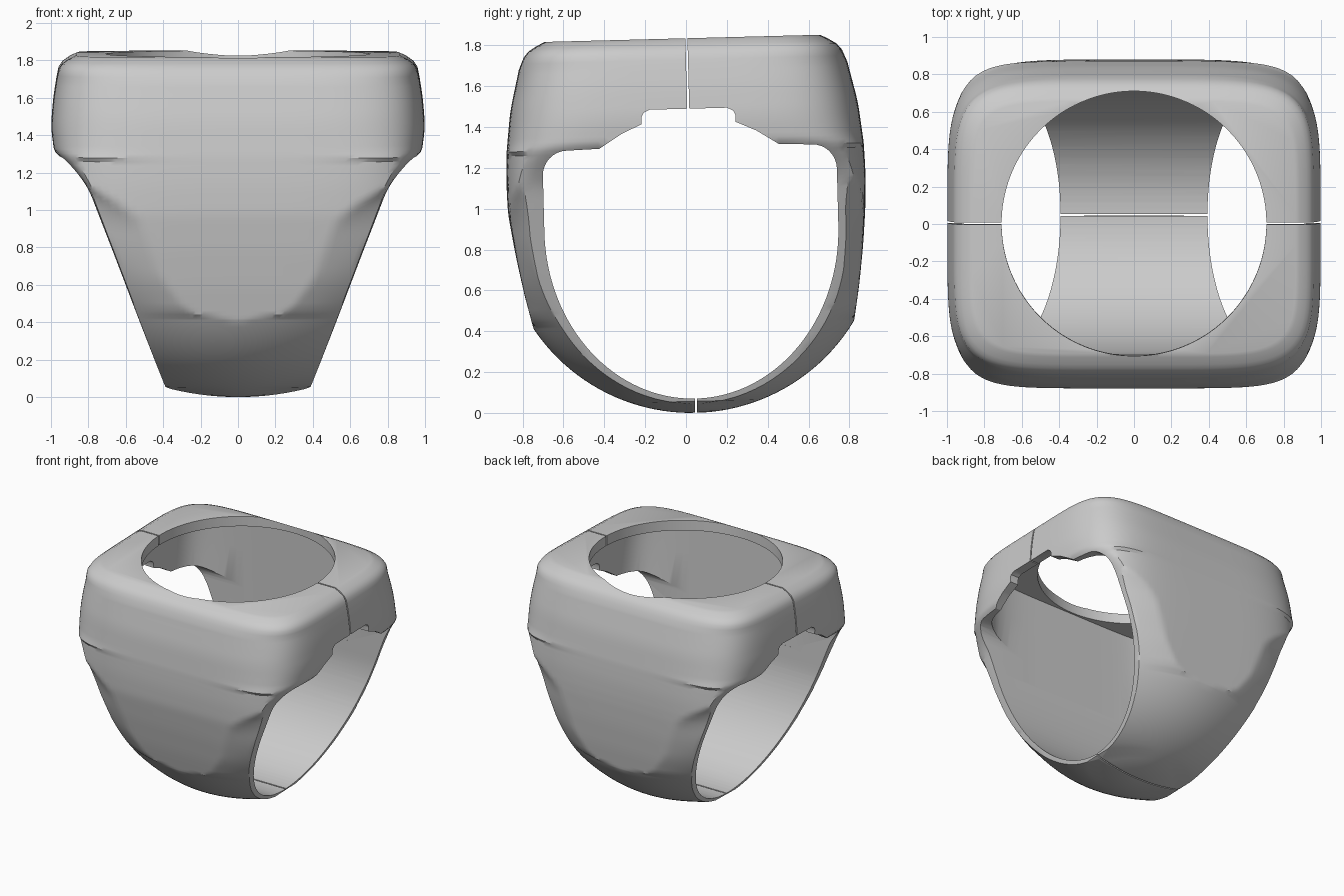
import bpy, bmesh, math
from mathutils import Matrix

if "Cube" in bpy.data.objects:
    bpy.data.objects.remove(bpy.data.objects["Cube"])


def lerp(keys, z):
    if z <= keys[0][0]:
        return keys[0][1]
    for (a, va), (b, vb) in zip(keys, keys[1:]):
        if z <= b:
            return va + (vb - va) * (z - a) / (b - a)
    return keys[-1][1]


def soft(keys, z):
    # rounded interpolation away from the crisp lower corner and top edge
    if 0.53 < z < 1.66:
        step = .004 if 1.28 < z < 1.38 else .012
        return sum(lerp(keys, z + d * step) for d in range(-4, 5)) / 9
    return lerp(keys, z)


def new_object(name, bm):
    bmesh.ops.recalc_face_normals(bm, faces=bm.faces)
    me = bpy.data.meshes.new(name)
    bm.to_mesh(me)
    bm.free()
    ob = bpy.data.objects.new(name, me)
    bpy.context.collection.objects.link(ob)
    return ob


def loft(name, loops):
    bm = bmesh.new()
    rows = [[bm.verts.new(p) for p in lp] for lp in loops]
    n = len(rows[0])
    for a, b in zip(rows, rows[1:]):
        for i in range(n):
            j = (i + 1) % n
            bm.faces.new((a[i], a[j], b[j], b[i]))
    bm.faces.new(rows[0])
    bm.faces.new(rows[-1])
    return new_object(name, bm)


def superellipse(rx, ry, n, z, count=128):
    pts = []
    for i in range(count):
        a = 2 * math.pi * (i + .5) / count
        c, s = math.cos(a), math.sin(a)
        r = (abs(c) ** n + abs(s) ** n) ** (-1 / n)
        pts.append((rx * r * c, ry * r * s, z))
    return pts


# outline curves by height: half width, half depth, edge depth, raised panel half width, corner squareness
WIDTH = [(0.05, .385), (1.12, .795), (1.17, .825), (1.22, .872), (1.27, .925), (1.325, .985), (1.45, 1.0),
         (1.6, .988), (1.7, .972), (1.76, .96), (1.79, .94), (1.815, .905), (1.835, .865)]
DEPTH = [(.43, .785), (.6, .82), (.8, .852), (1.0, .876), (1.15, .88), (1.3, .875), (1.5, .852),
         (1.7, .805), (1.76, .78), (1.79, .755), (1.815, .715), (1.835, .675)]
EDGE = [(.9, .77), (1.0, .772), (1.15, .79), (1.25, .82), (1.33, .86)]
PANEL = [(.43, 0), (.46, .22), (.5, .29), (.65, .4), (.8, .45), (.95, .5), (1.03, .57), (1.1, .67),
         (1.2, .82), (1.3, .95)]
SQUARE = [(1.12, 16), (1.22, 9), (1.33, 5.5), (1.45, 5), (1.7, 5), (1.83, 6)]
BACKSET = [(.43, 0), (1.0, -.02)]
R = 0.93


def circ(z):
    return math.sqrt(max(0, 2 * R * z - z * z))


def edge_depth(z):
    if z > .9:
        return soft(EDGE, z)
    return max(.02, .77 * math.sqrt(max(0, 1 - ((.9 - z) / .855) ** 2)))


def section(z):
    w = soft(WIDTH, z) * (math.sqrt(z / .05) if z < .05 else 1)
    depth = circ(z) if z <= .43 else soft(DEPTH, z)
    edge = min(edge_depth(z), depth)
    p = min(soft(PANEL, z), w * .96)
    pts = []
    for x, y, _ in superellipse(w, depth, soft(SQUARE, z), z, 200):
        if z < 1.3:
            # bevelled flank falling from the bowed raised panel to the band edge
            t = min(1, max(0, 1 - (x / w) ** 2) / (1 - (p / w) ** 2))
            bow = depth * (1 - abs(x) ** 5) ** .2
            y = math.copysign(min(abs(y), bow, edge + (depth - edge) * t), y)
        pts.append((x, y + lerp(BACKSET, z), z))
    return pts


# ring body: shank flowing up into the cushion-shaped head
levels = [.43 * (i / 22) ** 2 for i in range(1, 23)]
levels += [.44 + (1.7 - .44) * i / 60 for i in range(61)]
levels += [1.73, 1.76, 1.775, 1.79, 1.803, 1.815, 1.825, 1.835]
ring = loft("signet_ring", [section(z) for z in levels])

# finger opening with stepped notch under the head
half = [(.72 * math.cos(a), .9 + .83 * math.sin(a))
        for a in (math.radians(-90 + 90 * i / 32) for i in range(33))]
half += [(.60 + .12 * math.cos(a), 1.18 + .12 * math.sin(a))
         for a in (math.radians(90 * i / 8) for i in range(9))]
half += [(.44, 1.305), (.33, 1.375), (.23, 1.42), (.23, 1.455), (.22, 1.475), (.19, 1.49)]
outline = half + [(-y, z) for y, z in reversed(half[1:])]
finger = loft("finger_cutter", [[(x, y, z) for y, z in outline] for x in (-1.3, 1.3)])

# hollow inside the head, and the round stone opening through its top plate
hollow = loft("hollow_cutter", [superellipse(rx, .722, 6, z) for rx, z in ((.925, 1.0), (.925, 1.5), (.9, 1.755))])
stone = loft("stone_cutter", [superellipse(.708, .708, 2, z) for z in (1.6, 2.0)])

# fine seam dividing front and back halves
bm = bmesh.new()
bmesh.ops.create_cube(bm, size=1, matrix=Matrix.Translation((0, 0, 1)) @ Matrix.Diagonal((3, .01, 3, 1)))
seam = new_object("seam_cutter", bm)

cutters = (finger, hollow, stone, seam)
for cutter in cutters:
    cutter.hide_render = True
    m = ring.modifiers.new(cutter.name, 'BOOLEAN')
    m.operation = 'DIFFERENCE'
    m.solver = 'EXACT'
    m.object = cutter

# apply the cuts and lean the ring slightly so its top slopes
bpy.context.view_layer.update()
dg = bpy.context.evaluated_depsgraph_get()
mesh = bpy.data.meshes.new_from_object(ring.evaluated_get(dg))
ring.modifiers.clear()
ring.data = mesh
for cutter in cutters:
    bpy.data.objects.remove(cutter)
pivot = Matrix.Translation((0, 0, 1.83))
mesh.transform(pivot @ Matrix.Rotation(.026, 4, 'X') @ pivot.inverted())
ys = [v.co.y for v in mesh.vertices]
low = min(v.co.z for v in mesh.vertices)
mesh.transform(Matrix.Translation((0, -(min(ys) + max(ys)) / 2, -low)))

bpy.context.view_layer.objects.active = ring
ring.select_set(True)
bpy.ops.object.shade_smooth_by_angle(angle=math.radians(28))
